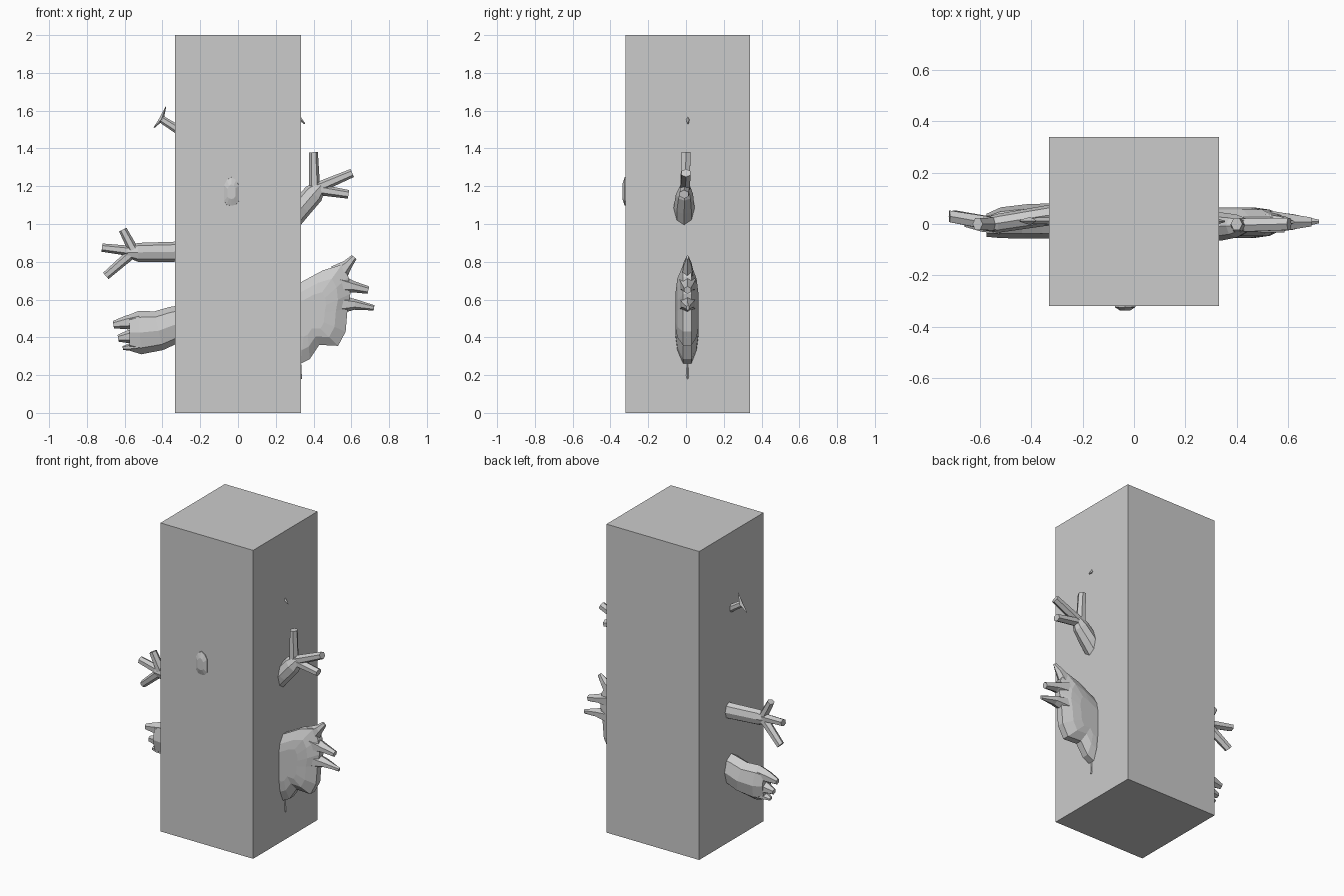
import bpy, bmesh, math
from mathutils import Vector


def finish(name, bm):
    bmesh.ops.recalc_face_normals(bm, faces=bm.faces)
    me = bpy.data.meshes.new(name)
    bm.to_mesh(me)
    bm.free()
    ob = bpy.data.objects.new(name, me)
    bpy.context.collection.objects.link(ob)
    return ob


def tube(name, stations, sides=6):
    """Faceted limb; each station is x, y, z, half depth (y), half height (in xz)."""
    bm = bmesh.new()
    pts = [Vector(s[:3]) for s in stations]
    rings = []
    for i, s in enumerate(stations):
        d = pts[min(i + 1, len(pts) - 1)] - pts[max(i - 1, 0)]
        n = d.cross(Vector((0, 1, 0))).normalized()
        rings.append([bm.verts.new(pts[i] + Vector((0, 1, 0)) * s[3] * math.sin(a) + n * s[4] * math.cos(a))
                      for a in (2 * math.pi * k / sides for k in range(sides))])
    for a, b in zip(rings, rings[1:]):
        for k in range(sides):
            j = (k + 1) % sides
            bm.faces.new((a[k], a[j], b[j], b[k]))
    bm.faces.new(rings[0])
    bm.faces.new(rings[-1])
    return finish(name, bm)


def cushion(name, outline, centre, layers):
    """Flat outline in xz, swollen in y; layers are (y, scale about centre)."""
    bm = bmesh.new()
    c = Vector(centre)
    rings = []
    for y, s in layers:
        ring = []
        for p in outline:
            q = c + (Vector(p) - c) * s
            ring.append(bm.verts.new((q.x, y, q.y)))
        rings.append(ring)
    n = len(outline)
    for a, b in zip(rings, rings[1:]):
        for k in range(n):
            j = (k + 1) % n
            bm.faces.new((a[k], a[j], b[j], b[k]))
    bm.faces.new(rings[0])
    bm.faces.new(rings[-1])
    return finish(name, bm)


# Main block
bpy.ops.mesh.primitive_cube_add(size=1, location=(0, 0.01, 1))
block = bpy.context.object
block.name = "block"
block.scale = (0.665, 0.66, 2)

# Right arm and fingers
tube("right_arm", [(0.25, -0.01, 0.99, .055, .06), (0.34, -0.01, 1.09, .055, .055),
                   (0.40, -0.008, 1.16, .045, .055), (0.44, -0.005, 1.205, .025, .03)], 8)
for i, (x, y, z) in enumerate([(0.40, 0, 1.38), (0.605, 0, 1.27), (0.585, -0.01, 1.157)]):
    tube(f"right_finger_{i}", [(0.405, -0.005, 1.185, .03, .03), (x, y, z, .027, .023)])

# Left arm and fingers
tube("left_arm", [(-0.25, 0.04, 0.86, .04, .056), (-0.34, 0.033, 0.853, .04, .053),
                  (-0.53, 0.003, 0.85, .037, .05), (-0.585, 0, 0.85, .025, .028)], 8)
for i, (x, y, z) in enumerate([(-0.61, 0.0, 0.97), (-0.72, 0.03, 0.875), (-0.70, 0.03, 0.725)]):
    tube(f"left_finger_{i}", [(-0.55, 0, 0.855, .03, .028), (x, y, z, .026, .022)])

# Right foot body, toes and spurs
foot = [(0.25, 0.66), (0.33, 0.69), (0.45, 0.755), (0.55, 0.785), (0.585, 0.72), (0.595, 0.63),
        (0.58, 0.55), (0.57, 0.43), (0.53, 0.355), (0.43, 0.36), (0.38, 0.285), (0.33, 0.26), (0.25, 0.3)]
cushion("right_foot", foot, (0.36, 0.52),
        [(-0.055, .45), (-0.046, .72), (-0.015, 1), (0.028, 1), (0.056, .72), (0.065, .45)])
for i, (a, b, c) in enumerate([
        ((0.53, .008, 0.735, .035, .055), (0.58, .008, 0.785, .025, .027), (0.615, .008, 0.825, .006, .016)),
        ((0.53, .008, 0.68, .05, .055), (0.61, .008, 0.668, .035, .03), (0.69, .008, 0.65, .02, .02)),
        ((0.52, .008, 0.575, .05, .055), (0.62, .008, 0.574, .035, .028), (0.72, .01, 0.556, .008, .014))]):
    tube(f"right_toe_{i}", [a, b, c])
tube("heel_spur", [(0.315, .008, 0.26, .025, .02), (0.336, .008, 0.18, .003, .003)], 4)

# Left foot body and toes
tube("left_foot", [(-0.25, 0.012, 0.48, .068, .10), (-0.34, 0.012, 0.465, .068, .098),
                   (-0.42, 0.01, 0.435, .067, .105), (-0.52, 0.005, 0.425, .06, .115),
                   (-0.575, -0.005, 0.425, .045, .095)], 8)
for i, (x0, z0, x, z, r) in enumerate([(-0.52, 0.49, -0.66, 0.467, .028),
                                      (-0.53, 0.41, -0.635, 0.395, .026),
                                      (-0.53, 0.355, -0.61, 0.343, .015)]):
    tube(f"left_toe_{i}", [(x0, 0, z0, .045, r * 1.6), ((x0 + x) / 2, 0, (z0 + z) / 2, .035, r * 1.3),
                           (x, 0.005, z, .018, r * .7)])

# Forked twigs near the top
tube("left_twig", [(-0.28, 0.012, 1.475, .016, .025), (-0.405, 0.012, 1.555, .014, .02)])
tube("left_twig_fork", [(-0.382, 0.012, 1.622, .002, .002), (-0.405, 0.012, 1.555, .016, .012),
                        (-0.445, 0.012, 1.51, .003, .003)], 4)
tube("right_twig", [(0.31, 0.01, 1.575, .016, .014), (0.354, 0.01, 1.53, .003, .003)], 4)

# Nub on the front face
nub = [(-0.075, 1.12), (-0.06, 1.1), (-0.035, 1.095), (-0.01, 1.1), (0.006, 1.12),
       (0.006, 1.205), (-0.01, 1.235), (-0.035, 1.25), (-0.06, 1.235), (-0.075, 1.205)]
cushion("front_nub", nub, (-0.035, 1.17), [(-0.30, 1), (-0.325, .97), (-0.337, .5)])
